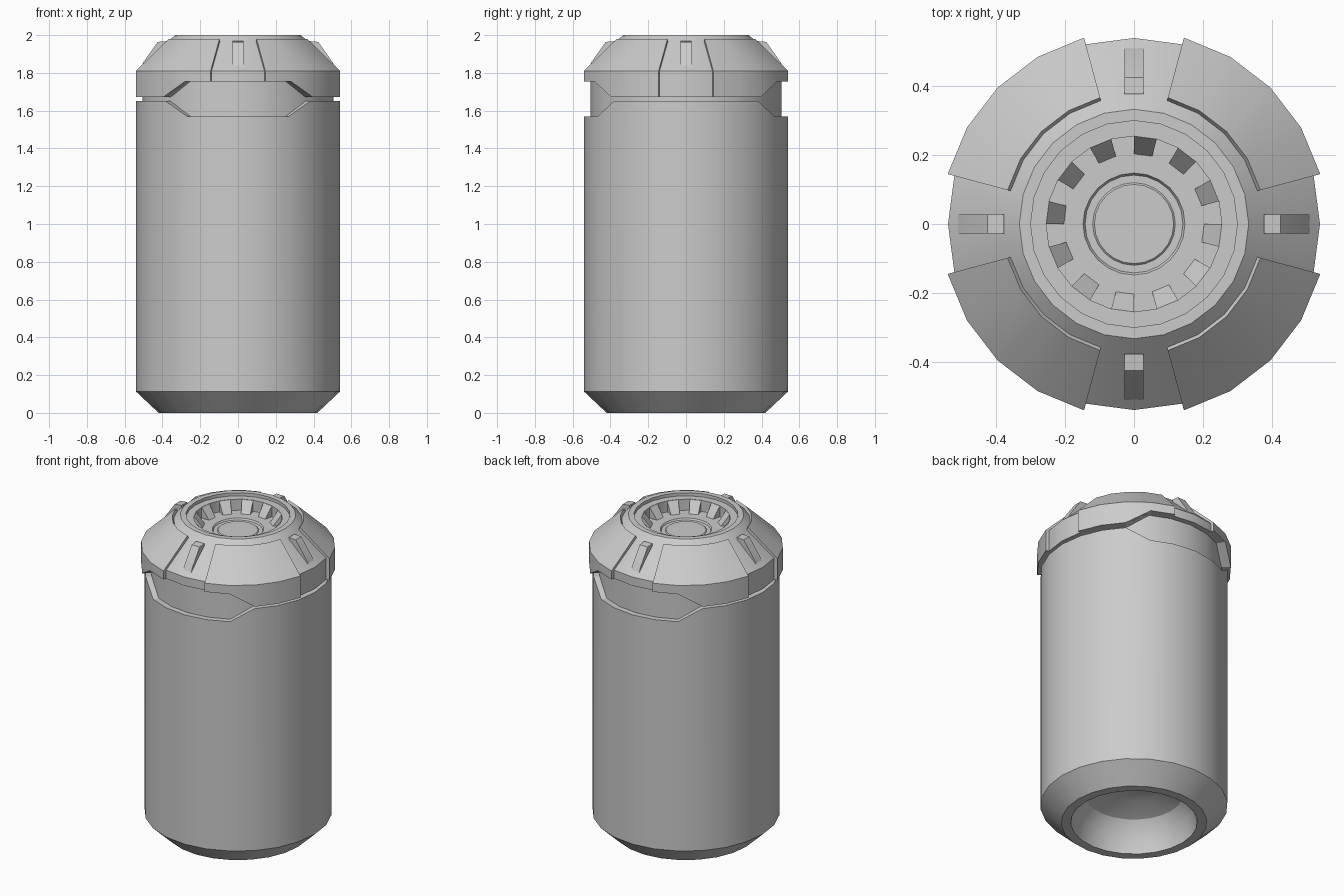
import bpy, bmesh
from math import cos, sin, radians, pi
from mathutils import Matrix

if "Cube" in bpy.data.objects:
    bpy.data.objects.remove(bpy.data.objects["Cube"])

SIDES = 24  # every ring uses 15 degree steps


def finish(name, bm):
    bmesh.ops.remove_doubles(bm, verts=bm.verts, dist=1e-5)
    bmesh.ops.recalc_face_normals(bm, faces=bm.faces)
    me = bpy.data.meshes.new(name)
    bm.to_mesh(me)
    bm.free()
    ob = bpy.data.objects.new(name, me)
    bpy.context.collection.objects.link(ob)
    bpy.ops.object.select_all(action='DESELECT')
    ob.select_set(True)
    bpy.context.view_layer.objects.active = ob
    bpy.ops.object.shade_smooth_by_angle(angle=radians(28))
    return ob


def sweep(bm, profile, start=0, end=SIDES, solid=False):
    """Sweep a (radius, z) profile, given per step, around z; solid = closed loop with end caps."""
    rings = []
    for i in range(start, end + 1):
        a = radians(15 * i)
        rings.append([bm.verts.new((r * cos(a), r * sin(a), z)) for r, z in profile(i)])
    n = len(rings[0])
    for a, b in zip(rings, rings[1:]):
        for j in range(n if solid else n - 1):
            k = (j + 1) % n
            bm.faces.new((a[j], b[j], b[k], a[k]))
    if solid:
        bm.faces.new(rings[0])
        bm.faces.new(rings[-1])


def wavy(i, side, front):
    """Edge height: one level around the x axis, another around the y axis."""
    d = min(i % 12, 12 - i % 12)
    return side if d <= 3 else front


# Body: domed cavity, bottom lip, chamfer, wall with stepped top edge, recessed neck
def body_profile(i):
    t = wavy(i, 1.65, 1.57)
    return [(0, .25), (.16, .23), (.28, .18), (.345, .1), (.365, 0), (.42, 0),
            (.54, .113), (.54, t), (.505, t), (.505, 1.8)]


bm = bmesh.new()
sweep(bm, body_profile)
finish("body", bm)


# Cap: rim band, cone, top ring and sunken dish
def cap_profile(i):
    lo = wavy(i, 1.672, 1.755)
    return [(.5, lo), (.54, lo), (.54, 1.81), (.333, 2), (.3, 2), (.3, 1.98), (.255, 1.98),
            (.255, 1.91), (.148, 1.91), (.142, 1.9), (.12, 1.9), (.115, 1.905), (0, 1.905)]


bm = bmesh.new()
sweep(bm, cap_profile)
finish("cap", bm)


# Raised corner panels on the cap
def panel_profile(i):
    lo = wavy(i, 1.672, 1.755)
    return [(.38, 1.98), (.56, 1.81), (.56, lo), (.52, lo), (.52, 1.8), (.365, 1.955)]


for q in range(4):
    bm = bmesh.new()
    sweep(bm, panel_profile, q * 6 + 1, q * 6 + 5, solid=True)
    finish(f"corner_panel_{q + 1}", bm)

# Sloped ribs around the dish wall
bm = bmesh.new()
for i in range(1, SIDES, 2):
    sweep(bm, lambda _: [(.256, 1.98), (.256, 1.905), (.2, 1.905)], i, i + 1, solid=True)
finish("dish_ribs", bm)

# Small fins on the four cone faces
FIN = [(.515, 1.825), (.502, 1.855), (.425, 1.964), (.378, 1.968), (.378, 1.93), (.5, 1.81)]
for q in range(4):
    bm = bmesh.new()
    a, b = [[bm.verts.new((r, y, z)) for r, z in FIN] for y in (-.028, .028)]
    bm.faces.new(a)
    bm.faces.new(b)
    for j in range(len(FIN)):
        k = (j + 1) % len(FIN)
        bm.faces.new((a[j], a[k], b[k], b[j]))
    bmesh.ops.transform(bm, matrix=Matrix.Rotation(q * pi / 2, 4, 'Z'), verts=bm.verts)
    finish(f"cap_fin_{q + 1}", bm)
